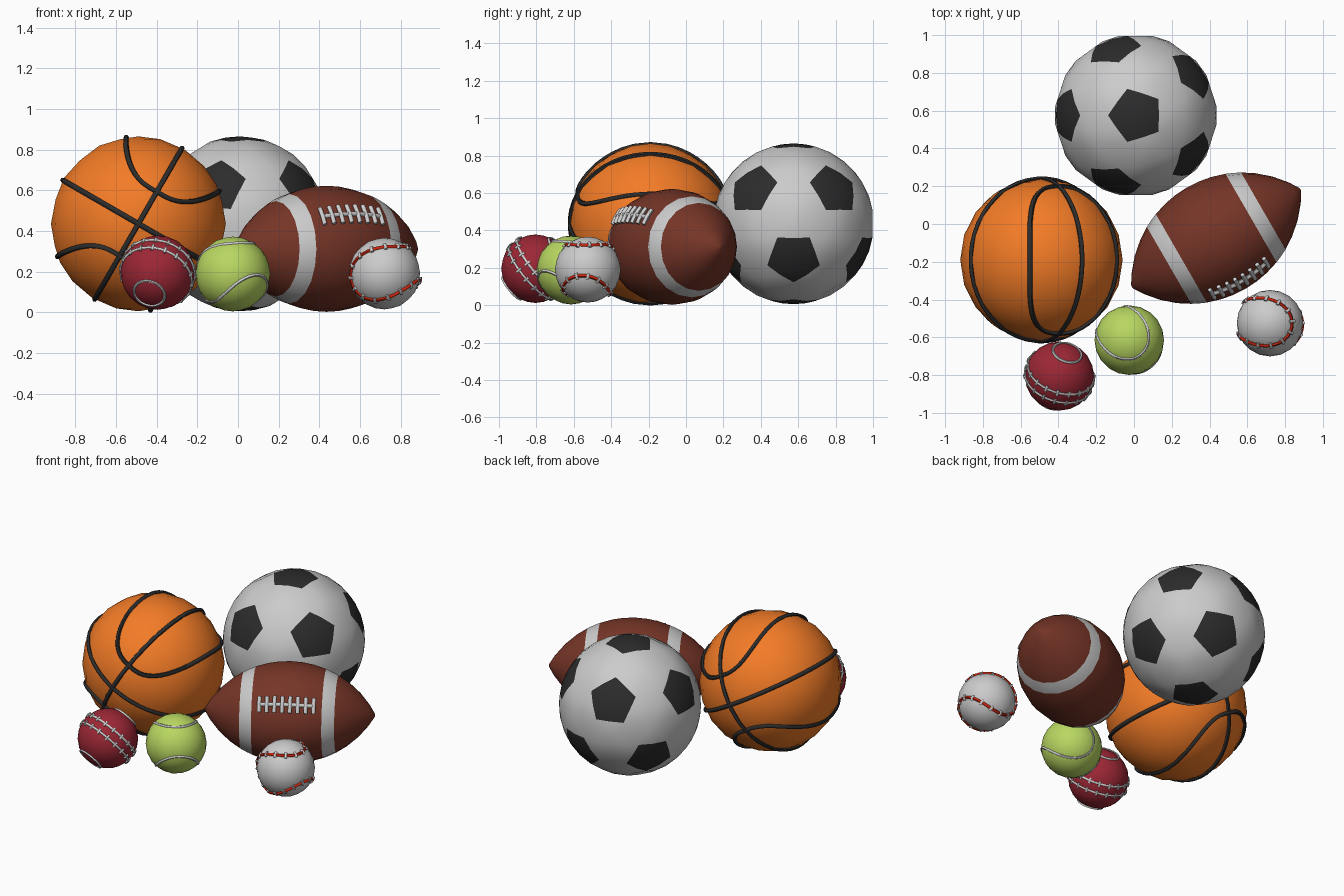
import bpy, bmesh, math
from math import sin, cos, pi, radians, sqrt
from mathutils import Vector as V

if "Cube" in bpy.data.objects:
    bpy.data.objects.remove(bpy.data.objects["Cube"])


def material(name, r, g, b):
    m = bpy.data.materials.new(name)
    m.diffuse_color = (r, g, b, 1)
    m.use_nodes = True
    m.node_tree.nodes["Principled BSDF"].inputs["Base Color"].default_value = m.diffuse_color
    return m


ORANGE = material("orange", 0.9, 0.2, 0.02)
BLACK = material("black", 0.025, 0.025, 0.025)
BROWN = material("brown", 0.18, 0.035, 0.02)
LIME = material("lime", 0.48, 0.68, 0.12)
CRIMSON = material("crimson", 0.33, 0.02, 0.035)
RED = material("red", 0.6, 0.02, 0.005)


def finish(name, bm, centre, mats):
    bmesh.ops.recalc_face_normals(bm, faces=bm.faces)
    for f in bm.faces:
        f.smooth = True
    me = bpy.data.meshes.new(name)
    bm.to_mesh(me)
    bm.free()
    for m in mats:
        me.materials.append(m)
    ob = bpy.data.objects.new(name, me)
    ob.location = centre
    bpy.context.collection.objects.link(ob)
    return ob


def sphere(name, centre, r, mat=None):
    bm = bmesh.new()
    bmesh.ops.create_icosphere(bm, subdivisions=3, radius=r)
    return finish(name, bm, centre, [mat] if mat else [])


def tubes(name, centre, paths, radius, closed, mat=None):
    """Round tubes along a list of point paths, as one mesh."""
    cu = bpy.data.curves.new(name, 'CURVE')
    cu.dimensions = '3D'
    cu.bevel_depth = radius
    cu.bevel_resolution = 1
    cu.use_fill_caps = True
    for pts in paths:
        s = cu.splines.new('POLY')
        s.points.add(len(pts) - 1)
        for sp, p in zip(s.points, pts):
            sp.co = (*p, 1)
        s.use_cyclic_u = closed
    if mat:
        cu.materials.append(mat)
    ob = bpy.data.objects.new(name, cu)
    ob.location = centre
    bpy.context.collection.objects.link(ob)
    bpy.ops.object.select_all(action='DESELECT')
    ob.select_set(True)
    bpy.context.view_layer.objects.active = ob
    bpy.ops.object.convert(target='MESH')
    bpy.ops.object.shade_smooth_by_angle(angle=radians(60))
    return ob


def circle(n, offset, r, count=48):
    """Circle around axis n, pushed along it by offset."""
    u = n.orthogonal().normalized()
    w = n.cross(u)
    return [n * offset + (u * cos(2 * pi * i / count) + w * sin(2 * pi * i / count)) * r
            for i in range(count)]


def cross_knots(path, step, half):
    """Short bars across a closed path lying on a sphere."""
    bars = []
    for i in range(0, len(path), step):
        p = path[i]
        t = path[(i + 1) % len(path)] - path[i - 1]
        side = p.cross(t).normalized() * half
        bars.append([p - side, p * 1.02, p + side])
    return bars


def seam_curve(r, azimuth, elevation, count):
    """Two-lobed ball seam; its narrow neck faces the given direction."""
    a, e = radians(azimuth), radians(elevation)
    n = V((cos(e) * cos(a), cos(e) * sin(a), sin(e)))
    v = V((-sin(a), cos(a), 0))
    u = n.cross(v)
    A, B = 0.745, 0.255
    pts = []
    for i in range(count):
        t = 2 * pi * i / count
        x, y = A * cos(t) + B * cos(3 * t), A * sin(t) - B * sin(3 * t)
        z = 2 * sqrt(A * B) * sin(2 * t)
        pts.append((n * z + u * (x + y) / sqrt(2) + v * (x - y) / sqrt(2)) * r)
    return pts


# Basketball: two crossing great circles and two side loops
C, R = V((-0.49, -0.19, 0.435)), 0.43
sphere("basketball", C, R, ORANGE)
p, q, y = V((0.5, 0, 0.866)), V((0.866, 0, -0.5)), V((0, 1, 0))
seams = [circle(p, 0, R), circle(q, 0, R)]
for sign in (1, -1):
    loop = []
    for i in range(48):
        c, s = cos(2 * pi * i / 48), sin(2 * pi * i / 48)
        a = radians(38) * math.copysign(abs(c) ** 0.8, c)
        b = radians(65) * math.copysign(abs(s) ** 0.8, s)
        ang = sqrt(a * a + b * b)
        loop.append((p * sign * cos(ang) + (q * a + y * b) / ang * sin(ang)) * R)
    seams.append(loop)
tubes("basketball_seams", C, seams, 0.013, True, BLACK)

# Soccer ball: icosahedron faces cut in a grid; corners become dark pentagons
R, N = 0.43, 6
ico = [V((0, 0, 1)), V((0, 0, -1))]
for k in range(5):
    for off, z in ((180, 1), (0, -1)):
        a = radians(off + 72 * k)
        ico.append(V((2 * cos(a), 2 * sin(a), z)) / sqrt(5))
bm = bmesh.new()
for i in range(12):
    for j in range(i):
        for k in range(j):
            tri = (ico[i], ico[j], ico[k])
            if min(tri[0].dot(tri[1]), tri[1].dot(tri[2]), tri[0].dot(tri[2])) < 0.4:
                continue
            grid = {}
            for m in range(N + 1):
                for n in range(N + 1 - m):
                    w = (m, n, N - m - n)
                    dent = 0.972 if sorted(w) == [0, 3, 3] else 1
                    d = sum((t * f for t, f in zip(tri, w)), V()).normalized()
                    grid[m, n] = bm.verts.new(d * R * dent)
            for m in range(N):
                for n in range(N - m):
                    cells = [((m, n), (m + 1, n), (m, n + 1))]
                    if m + n < N - 1:
                        cells.append(((m + 1, n), (m + 1, n + 1), (m, n + 1)))
                    for cell in cells:
                        f = bm.faces.new([grid[c] for c in cell])
                        sm, sn = sum(c[0] for c in cell) / 3, sum(c[1] for c in cell) / 3
                        f.material_index = int(max(sm, sn, N - sm - sn) > N * 2 / 3)
bmesh.ops.remove_doubles(bm, verts=bm.verts, dist=0.0005)
WHITE = material("pale_grey", 0.6, 0.6, 0.6)
finish("soccer_ball", bm, (0.01, 0.575, 0.435), [WHITE, BLACK])

# American football: arc profile turned around a horizontal axis
C = V((0.435, -0.075, 0.312))
ax = V((cos(radians(30)), sin(radians(30)), 0))
side, up = V((ax.y, -ax.x, 0)), V((0, 0, 1))


def football(t, angle, extra=0.0):
    r = sqrt(0.591 ** 2 - t * t) - 0.281 + extra
    return ax * t + (side * cos(angle) + up * sin(angle)) * r


half = [0.07, 0.14, 0.213, 0.25, 0.288, 0.35, 0.42, 0.48, 0.515]
stations = [-t for t in reversed(half)] + [0] + half
bm = bmesh.new()
S = 20
rings = [[bm.verts.new(football(t, 2 * pi * k / S)) for k in range(S)] for t in stations]
for i in range(len(rings) - 1):
    mid = abs(stations[i] + stations[i + 1]) / 2
    for k in range(S):
        f = bm.faces.new((rings[i][k], rings[i][(k + 1) % S],
                          rings[i + 1][(k + 1) % S], rings[i + 1][k]))
        f.material_index = int(0.213 < mid < 0.288)
bm.faces.new(rings[0])
bm.faces.new(rings[-1])
finish("football", bm, C, [BROWN, WHITE])

# Football laces: one long strand and cross bars
mid = radians(33)
laces = [[football(-0.17 + 0.34 * i / 8, mid, 0.006) for i in range(9)]]
for i in range(8):
    t = -0.165 + 0.33 * i / 7
    laces.append([football(t, mid + d, 0.01) for d in (-0.16, -0.08, 0, 0.08, 0.16)])
tubes("football_laces", C, laces, 0.012, False)

# Cricket ball: two stitched rows and a ring on each side
C, R = V((-0.395, -0.805, 0.195)), 0.183
sphere("cricket_ball", C, R, CRIMSON)
n = V((0.25, 0.75, 0.62)).normalized()
rows = [circle(n, d, sqrt(R * R - d * d), 54) for d in (-0.03, 0.03)]
tubes("cricket_seams", C, rows, 0.007, True)
tubes("cricket_stitches", C, [b for r in rows for b in cross_knots(r, 3, 0.017)], 0.007, False)
marks = [circle(n, d * sqrt(R * R - 0.078 ** 2), 0.078, 32) for d in (-1, 1)]
tubes("cricket_side_rings", C, marks, 0.007, True)

# Tennis ball
C, R = V((-0.025, -0.615, 0.188)), 0.184
sphere("tennis_ball", C, R, LIME)
tubes("tennis_seam", C, [seam_curve(R - 0.003, -50, 28, 72)], 0.008, True)

# Baseball: red seam with pale cross stitches
C, R = V((0.72, -0.525, 0.19)), 0.176
sphere("baseball", C, R)
path = seam_curve(R, -10, 19, 84)
tubes("baseball_seam", C, [path], 0.009, True, RED)
tubes("baseball_stitches", C, cross_knots(path, 3, 0.017), 0.009, False)
